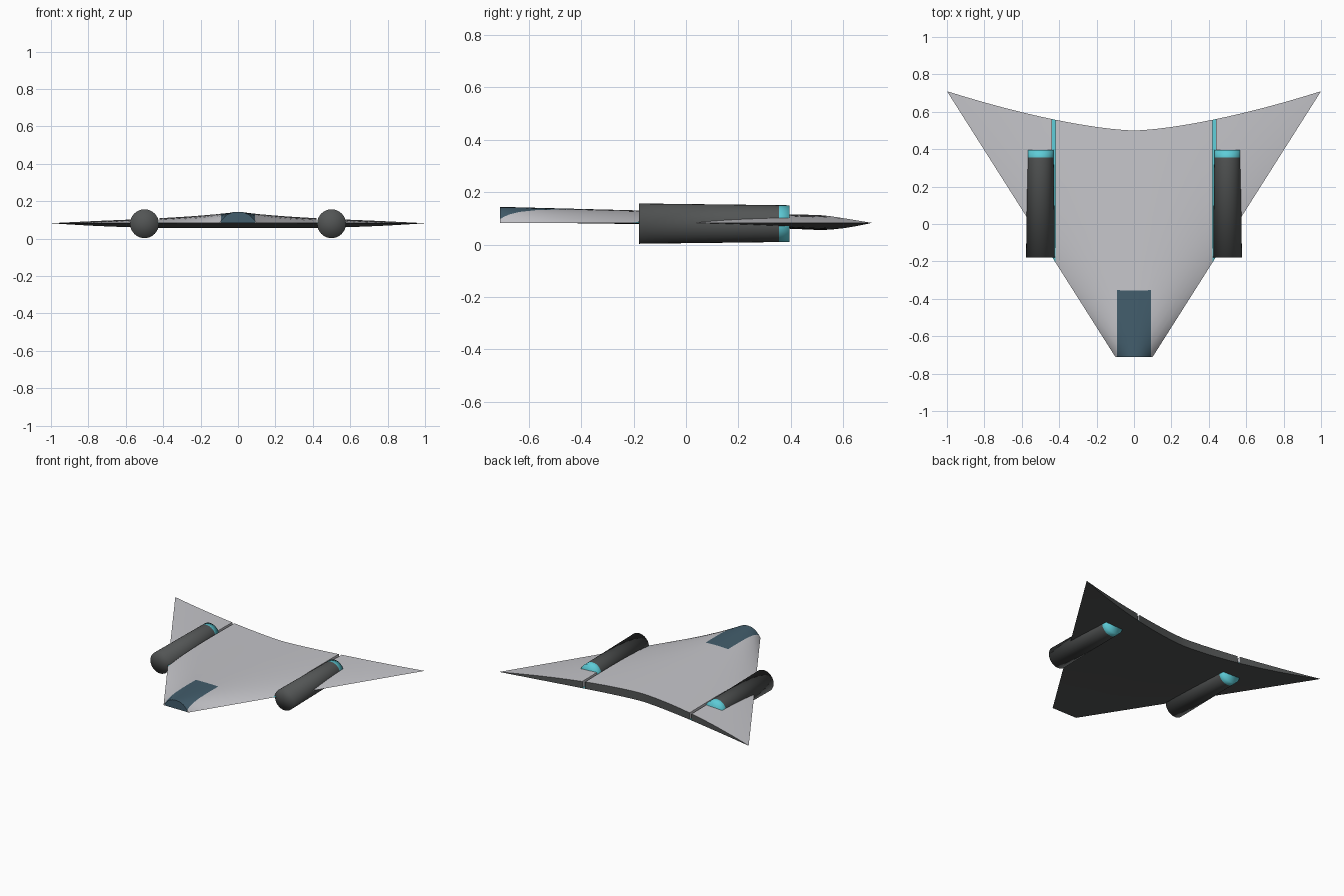
import bpy, bmesh, math
from mathutils import Matrix

if "Cube" in bpy.data.objects:
    bpy.data.objects.remove(bpy.data.objects["Cube"])


def material(name, rgb):
    m = bpy.data.materials.new(name)
    m.diffuse_color = (*rgb, 1)
    m.use_nodes = True
    m.node_tree.nodes["Principled BSDF"].inputs["Base Color"].default_value = m.diffuse_color
    return m


GREY = material("light_grey", (0.56, 0.56, 0.59))
DARK = material("dark_grey", (0.085, 0.09, 0.09))
BLUE = material("window_blue", (0.055, 0.11, 0.15))
CYAN = material("glow_cyan", (0.11, 0.6, 0.68))
MATS = [GREY, DARK, BLUE, CYAN]

Z0, NOSE_Y, NOSE_W, SLOPE = 0.083, -0.71, 0.1, 1.42 / 0.9


# Planform and thickness of the wing
def leading(x):
    return NOSE_Y + max(0, abs(x) - NOSE_W) * SLOPE


def trailing(x):
    return 0.5 + 0.21 * abs(x) ** 1.5


def heights(x, y):
    half = NOSE_W + (y - NOSE_Y) / SLOPE
    r = max(0, 1 - (abs(x) / half) ** 2.5)
    k = (y - NOSE_Y) / 1.21
    top = Z0 + (0.061 - 0.031 * k) * r
    low = Z0 - 0.027 * k * k * r
    if in_groove(x):
        top = min(top, low + 0.004)
    return low, top


def in_groove(x):
    return 0.4195 < abs(x) < 0.4385


def finish(bm, name):
    bmesh.ops.recalc_face_normals(bm, faces=bm.faces)
    me = bpy.data.meshes.new(name)
    bm.to_mesh(me)
    bm.free()
    for m in MATS:
        me.materials.append(m)
    ob = bpy.data.objects.new(name, me)
    bpy.context.collection.objects.link(ob)
    return ob


# Blended wing body with window, engine-side grooves and dark underside
half = [0.03, 0.06, 0.09, 0.1, 0.12, 0.15, 0.19, 0.24, 0.3, 0.36, 0.419,
        0.42, 0.438, 0.439, 0.5, 0.57, 0.64, 0.71, 0.78, 0.85, 0.91, 0.96, 1]
xs = [-x for x in reversed(half)] + [0] + half
ts = [0, 0.01, 0.03, 0.06, 0.11, 0.17, 0.23, 0.293, 0.37, 0.45, 0.54,
      0.63, 0.72, 0.81, 0.9, 1]
bm = bmesh.new()
low, top = [], []
for x in xs:
    a, b = leading(x), trailing(x)
    cols = ([], [])
    for t in ts:
        y = a + t * (b - a)
        for col, z in zip(cols, heights(x, y)):
            col.append(bm.verts.new((x, y, z)))
    low.append(cols[0])
    top.append(cols[1])


def quad(a, b, c, d, mat):
    bm.faces.new((a, b, c, d)).material_index = mat


last = len(ts) - 1
for i in range(len(xs) - 1):
    mid = (xs[i] + xs[i + 1]) / 2
    groove = in_groove(mid)
    window = abs(mid) < 0.09
    for j in range(last):
        m = 3 if groove else 2 if window and ts[j] < 0.29 else 0
        quad(top[i][j], top[i + 1][j], top[i + 1][j + 1], top[i][j + 1], m)
        quad(low[i][j], low[i][j + 1], low[i + 1][j + 1], low[i + 1][j], 1)
    quad(low[i][0], low[i + 1][0], top[i + 1][0], top[i][0], 2 if window else 0)
    quad(low[i][last], top[i][last], top[i + 1][last], low[i + 1][last],
         3 if groove else 1)
bmesh.ops.remove_doubles(bm, verts=bm.verts, dist=0.00002)
wing = finish(bm, "wing_body")
bpy.context.view_layer.objects.active = wing
wing.select_set(True)
bpy.ops.object.shade_smooth_by_angle(angle=math.radians(30))

# Engines: tapered tubes with a glowing rear band and cap
for side, name in ((-1, "left_engine"), (1, "right_engine")):
    bm = bmesh.new()
    profile = [(0, -0.18), (0.077, -0.18), (0.0705, 0.355), (0.07, 0.395), (0, 0.395)]
    vs = [bm.verts.new((r, y, 0)) for r, y in profile]
    edges = [bm.edges.new(p) for p in zip(vs, vs[1:])]
    bmesh.ops.spin(bm, geom=vs + edges, cent=(0, 0, 0), axis=(0, 1, 0),
                   angle=math.tau, steps=32)
    bmesh.ops.remove_doubles(bm, verts=bm.verts, dist=0.0001)
    for f in bm.faces:
        f.smooth = True
        f.material_index = 3 if f.calc_center_median().y > 0.356 else 1
    bm.transform(Matrix.Translation((side * 0.5, 0, 0.08)))
    finish(bm, name)
